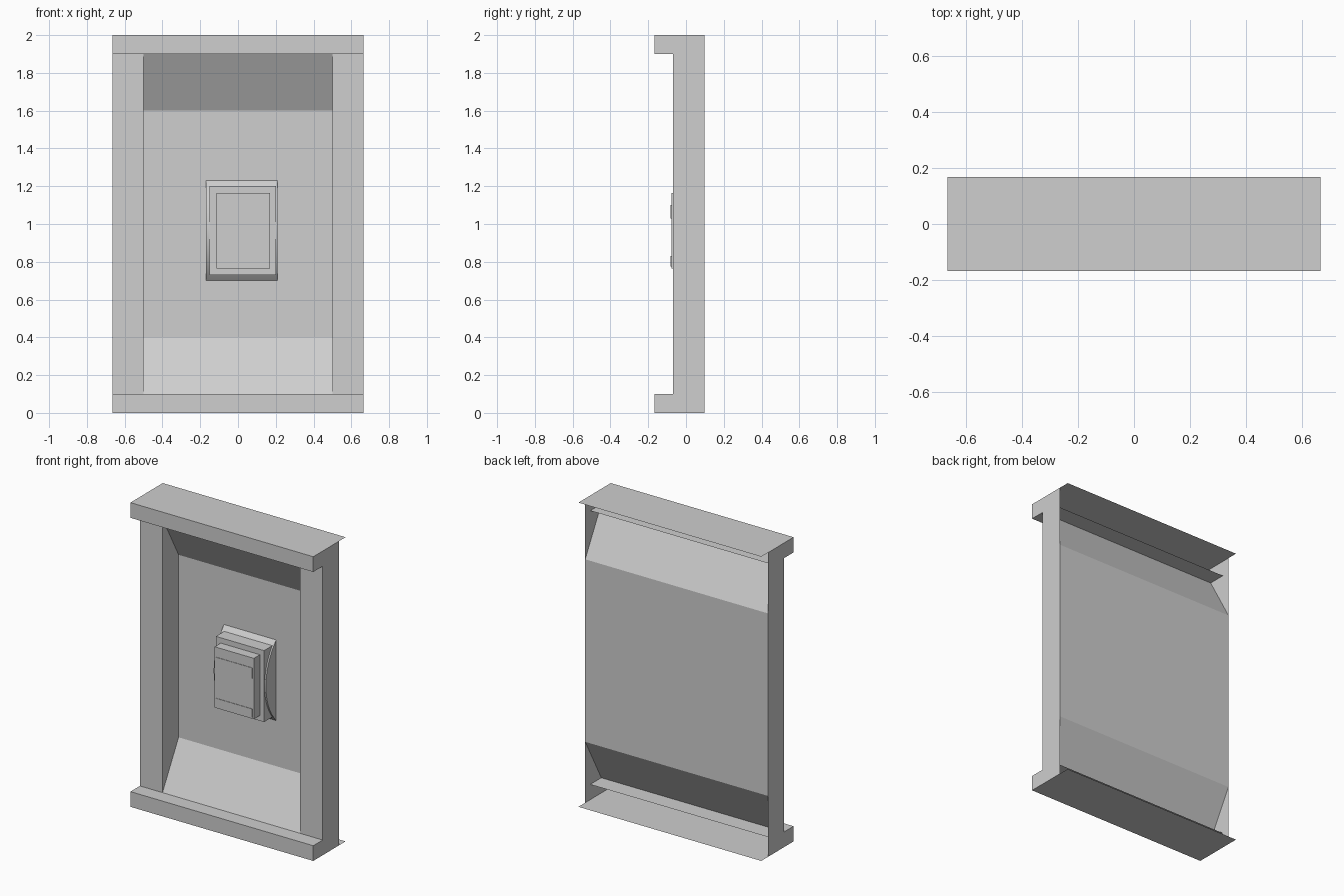
import bpy, bmesh, math

cube = bpy.data.objects.get("Cube")
if cube:
    bpy.data.objects.remove(cube, do_unlink=True)

grey = bpy.data.materials.new("light_grey")
grey.use_nodes = True
grey.diffuse_color = (0.62, 0.62, 0.62, 1)
grey.node_tree.nodes["Principled BSDF"].inputs["Base Color"].default_value = (0.62, 0.62, 0.62, 1)

HALF_W = 0.665            # half width of the whole panel
INNER = 0.5               # inner edge of the posts
LIP, FRONT, BACK, REAR = -0.168, -0.07, 0.097, 0.168
RAIL, HEIGHT = 0.1, 2.0


def make(name, bm):
    mesh = bpy.data.meshes.new(name)
    bm.to_mesh(mesh)
    bm.free()
    obj = bpy.data.objects.new(name, mesh)
    mesh.materials.append(grey)
    bpy.context.collection.objects.link(obj)
    return obj


def sweep(name, path, x0, x1, capped=False):
    """Carry a (y, z) path along x as a sheet, with optional end caps."""
    bm = bmesh.new()
    a = [bm.verts.new((x0, y, z)) for y, z in path]
    b = [bm.verts.new((x1, y, z)) for y, z in path]
    for i in range(len(path) - 1):
        bm.faces.new((a[i], b[i], b[i + 1], a[i + 1]))
    if capped:
        bm.faces.new(a)
        bm.faces.new(b[::-1])
    return make(name, bm)


def block(name, x0, x1, y0, y1, z0, z1):
    bm = bmesh.new()
    bmesh.ops.create_cube(bm, size=1)
    for v in bm.verts:
        v.co.x = x0 if v.co.x < 0 else x1
        v.co.y = y0 if v.co.y < 0 else y1
        v.co.z = z0 if v.co.z < 0 else z1
    return make(name, bm)


# Top and bottom rails, open at the back
sweep("bottom_rail", [(REAR, 0), (LIP, 0), (LIP, RAIL), (0.045, RAIL)], -HALF_W, HALF_W)
sweep("top_rail", [(0.045, HEIGHT - RAIL), (LIP, HEIGHT - RAIL), (LIP, HEIGHT), (REAR, HEIGHT)],
      -HALF_W, HALF_W)

# Recessed sheet with sloping ends
recess = [(FRONT, RAIL), (BACK, 0.4), (BACK, 1.6), (FRONT, HEIGHT - RAIL)]
sweep("recessed_panel", recess, -HALF_W, HALF_W)

# Side posts: outer face, front strip and inner face
outline = [(BACK, 0), (BACK, HEIGHT), (LIP, HEIGHT), (LIP, HEIGHT - RAIL),
           (FRONT, HEIGHT - RAIL), (FRONT, RAIL), (LIP, RAIL), (LIP, 0)]
for name, s in (("left_post", 1), ("right_post", -1)):
    bm = bmesh.new()
    strip = [(HALF_W, RAIL), (HALF_W, HEIGHT - RAIL), (INNER, HEIGHT - RAIL), (INNER, RAIL)]
    loops = [[(s * HALF_W, y, z) for y, z in outline],
             [(s * x, FRONT, z) for x, z in strip],
             [(s * INNER, y, z) for y, z in recess[::-1]]]
    for loop in loops:
        bm.faces.new([bm.verts.new(p) for p in (loop if s > 0 else loop[::-1])])
    bm.normal_update()
    make(name, bm)

# Bulged mount of the wall unit
mid, half_h, bulge = 0.965, 0.265, 0.107
radius = (half_h ** 2 + bulge ** 2) / (2 * bulge)
reach = math.asin(half_h / radius)
steps = 16
arc = []
for i in range(steps + 1):
    t = reach * (2 * i / steps - 1)
    arc.append((BACK - bulge + radius * (1 - math.cos(t)), mid + radius * math.sin(t)))
mount = sweep("curved_mount", arc, -0.17, 0.21, capped=True)
bpy.context.view_layer.objects.active = mount
mount.select_set(True)
bpy.ops.object.shade_smooth_by_angle(angle=math.radians(30))
mount.select_set(False)

# Stepped housing and front cover
block("unit_housing", -0.15, 0.2, -0.015, 0.09, 0.73, 1.2)
block("unit_cover", -0.115, 0.17, -0.078, -0.01, 0.765, 1.165)

# Shallow bands on the cover
for name, z0, z1 in (("upper_band", 1.03, 1.1), ("lower_band", 0.775, 0.83)):
    block(name, -0.105, 0.16, -0.081, -0.077, z0, z1)
